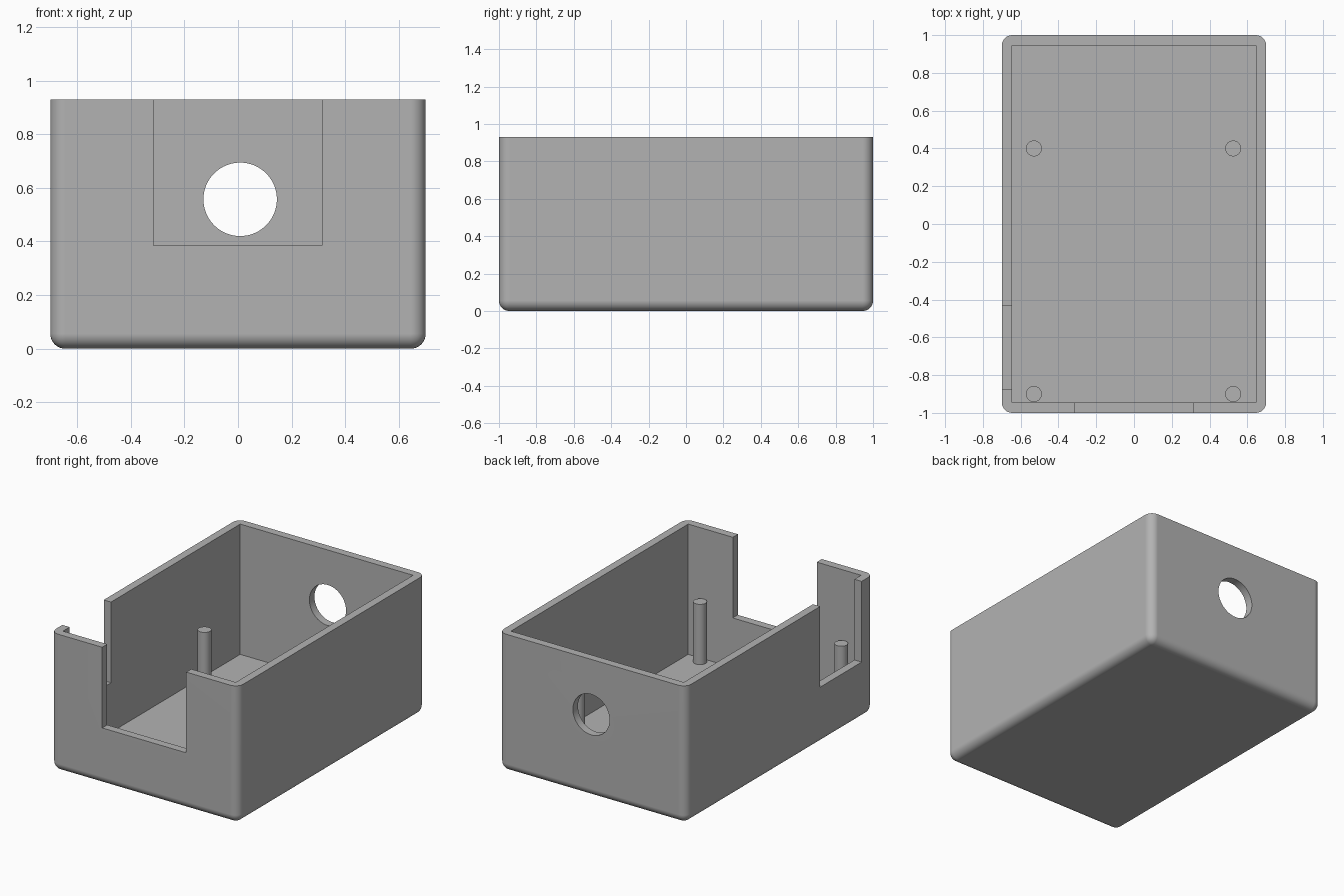
import bpy
import bmesh
import math
from mathutils import Matrix, Vector

if "Cube" in bpy.data.objects:
    bpy.data.objects.remove(bpy.data.objects["Cube"])

WIDTH, DEPTH, HEIGHT = 1.4, 2.0, 0.93
WALL, FLOOR, RADIUS = 0.054, 0.05, 0.056
NOTCH_Z = 0.385

grey = bpy.data.materials.new("plain_grey")
grey.use_nodes = True
GREY = (0.45, 0.45, 0.45, 1)
grey.diffuse_color = GREY
grey.node_tree.nodes["Principled BSDF"].inputs["Base Color"].default_value = GREY


def make_object(name, bm):
    mesh = bpy.data.meshes.new(name)
    bm.to_mesh(mesh)
    bm.free()
    mesh.materials.append(grey)
    obj = bpy.data.objects.new(name, mesh)
    bpy.context.collection.objects.link(obj)
    return obj


def box(name, low, high, rounding=0):
    """Box between two corners, optionally rounded everywhere but the top rim."""
    low, high = Vector(low), Vector(high)
    bm = bmesh.new()
    bmesh.ops.create_cube(bm, size=1)
    bmesh.ops.scale(bm, vec=high - low, verts=bm.verts)
    bmesh.ops.translate(bm, vec=(low + high) / 2, verts=bm.verts)
    if rounding:
        edges = [e for e in bm.edges if min(v.co.z for v in e.verts) < high.z - 0.01]
        bmesh.ops.bevel(bm, geom=edges, offset=rounding, segments=8,
                        profile=0.5, affect='EDGES')
    return make_object(name, bm)


def cylinder(name, centre, radius, length, turn=0):
    bm = bmesh.new()
    matrix = Matrix.Translation(centre) @ Matrix.Rotation(turn, 4, 'X')
    bmesh.ops.create_cone(bm, cap_ends=True, segments=64, radius1=radius,
                          radius2=radius, depth=length, matrix=matrix)
    return make_object(name, bm)


def activate(obj):
    bpy.ops.object.select_all(action='DESELECT')
    obj.select_set(True)
    bpy.context.view_layer.objects.active = obj


def cut(target, cutter):
    activate(target)
    mod = target.modifiers.new("cut", 'BOOLEAN')
    mod.operation, mod.solver, mod.object = 'DIFFERENCE', 'EXACT', cutter
    bpy.ops.object.modifier_apply(modifier=mod.name)
    bpy.data.objects.remove(cutter)


# Open case with rounded outer corners
x, y = WIDTH / 2, DEPTH / 2
case = box("case", (-x, -y, 0), (x, y, HEIGHT), RADIUS)
cut(case, box("cavity", (WALL - x, WALL - y, FLOOR), (x - WALL, y - WALL, HEIGHT + 0.2)))

# Front notch, right side notch and round hole in the back wall
cut(case, box("front_notch", (-0.315, -y - 0.1, NOTCH_Z), (0.313, -y + 0.1, HEIGHT + 0.1)))
cut(case, box("side_notch", (-x - 0.1, -0.875, NOTCH_Z), (-x + 0.1, -0.433, HEIGHT + 0.1)))
cut(case, cylinder("back_hole", (0.008, y, 0.557), 0.137, 0.3, math.pi / 2))

# Four support posts standing on the floor
POST_TOP, POST_BASE = 0.457, FLOOR - 0.01
posts = [cylinder(f"{row}_{side}_post", (px, py, (POST_TOP + POST_BASE) / 2),
                  0.042, POST_TOP - POST_BASE)
         for row, py in (("front", -0.9), ("back", 0.4))
         for side, px in (("left", 0.525), ("right", -0.53))]

# Smooth rounded surfaces, crisp edges elsewhere
for obj in [case] + posts:
    activate(obj)
    bpy.ops.object.shade_smooth_by_angle(angle=math.radians(30))
    weighted = obj.modifiers.new("weighted_normals", 'WEIGHTED_NORMAL')
    weighted.keep_sharp = True
